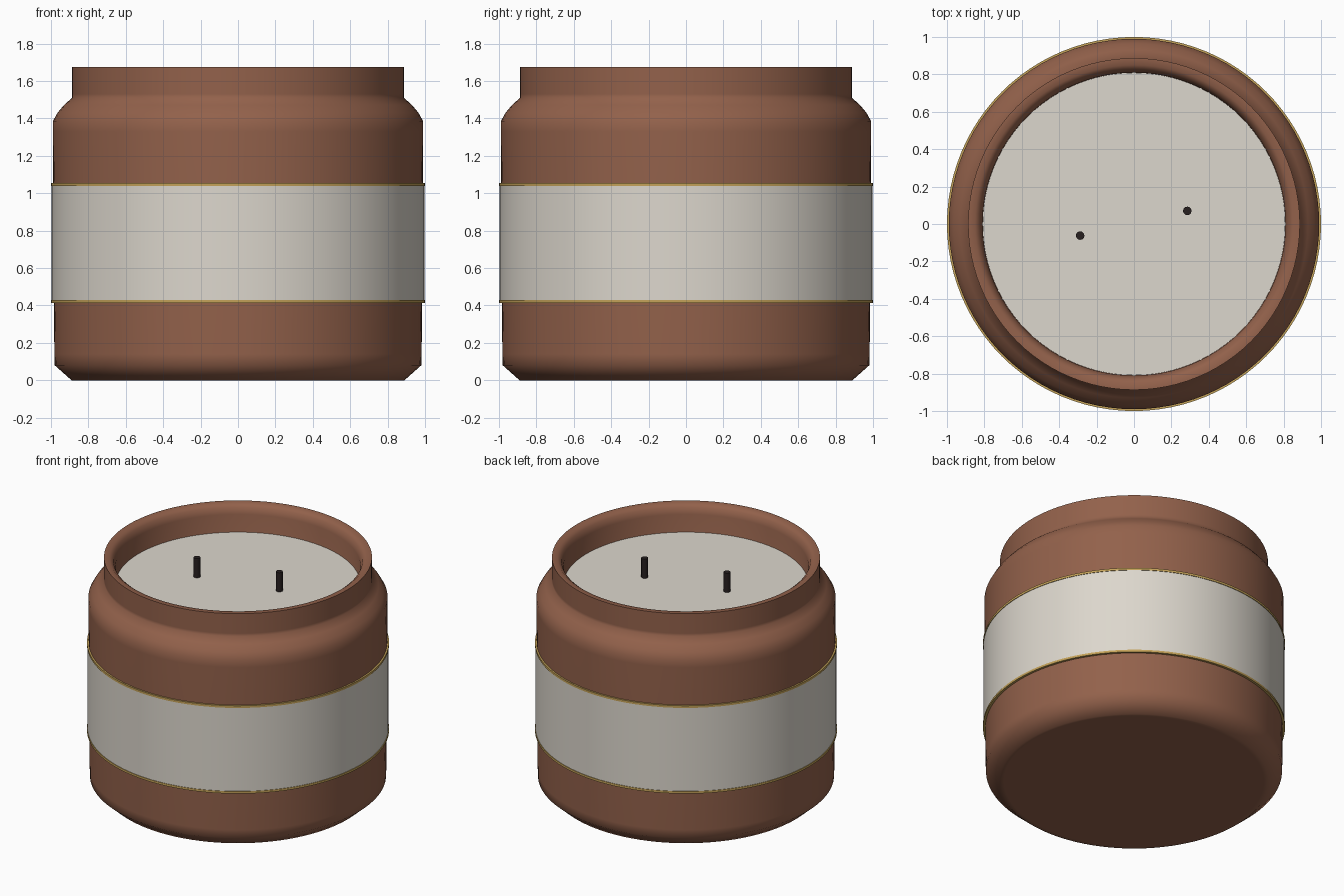
import bpy
import math

SEGMENTS = 96

cube = bpy.data.objects.get("Cube")
if cube:
    bpy.data.objects.remove(cube, do_unlink=True)


def material(name, rgb, roughness=0.6):
    mat = bpy.data.materials.new(name)
    mat.use_nodes = True
    mat.diffuse_color = (*rgb, 1)
    shader = mat.node_tree.nodes["Principled BSDF"]
    shader.inputs["Base Color"].default_value = (*rgb, 1)
    shader.inputs["Roughness"].default_value = roughness
    return mat


def lathe(name, profile, mat, closed=False, center=(0, 0), segments=SEGMENTS, angle=60):
    """Spin a (radius, height) profile round z; open profiles get end caps."""
    n = len(profile)
    verts, faces = [], []
    for i in range(segments):
        a = 2 * math.pi * i / segments
        verts += [(r * math.cos(a), r * math.sin(a), z) for r, z in profile]
    for i in range(segments):
        j = (i + 1) % segments
        for k in range(n if closed else n - 1):
            m = (k + 1) % n
            faces.append((i * n + k, j * n + k, j * n + m, i * n + m))
    if not closed:
        faces.append([i * n for i in reversed(range(segments))])
        faces.append([i * n + n - 1 for i in range(segments)])
    mesh = bpy.data.meshes.new(name)
    mesh.from_pydata(verts, [], faces)
    mesh.materials.append(mat)
    obj = bpy.data.objects.new(name, mesh)
    obj.location = (*center, 0)
    bpy.context.collection.objects.link(obj)
    bpy.ops.object.select_all(action="DESELECT")
    obj.select_set(True)
    bpy.context.view_layer.objects.active = obj
    bpy.ops.object.shade_smooth_by_angle(angle=math.radians(angle))
    return obj


def band(name, inner, outer, bottom, top, mat):
    return lathe(name, [(inner, bottom), (outer, bottom), (outer, top), (inner, top)],
                 mat, closed=True)


brown = material("brown glass", (0.29, 0.12, 0.07), 0.4)
cream = material("cream", (0.72, 0.68, 0.61))
gold = material("gold", (0.55, 0.36, 0.10), 0.4)
black = material("wick black", (0.02, 0.014, 0.014), 0.9)

# Jar: base, chamfer, wall, shoulder, neck, rim, then the inside down to the floor
lathe("jar", [
    (0.86, 0), (0.89, 0), (0.98, 0.08), (0.982, 0.14), (0.99, 1.33), (0.99, 1.385),
    (0.965, 1.43), (0.93, 1.472), (0.887, 1.51), (0.887, 1.53), (0.887, 1.675),
    (0.85, 1.675), (0.825, 1.655), (0.81, 1.61), (0.81, 0.1), (0.78, 0.08),
], brown)

# Wax fill
lathe("wax", [(0.79, 0.1), (0.809, 0.12), (0.809, 1.48)], cream)

# Paper label with a gold trim along each edge
band("label", 0.975, 0.996, 0.42, 1.05, cream)
for name, z in (("lower_trim", 0.413), ("upper_trim", 1.039)):
    band(name, 0.975, 1.0, z, z + 0.016, gold)

# Two wicks
for name, center in (("left_wick", (0.285, 0.07)), ("right_wick", (-0.288, -0.062))):
    lathe(name, [(0.023, 1.45), (0.023, 1.62)], black, center=center, segments=12)
